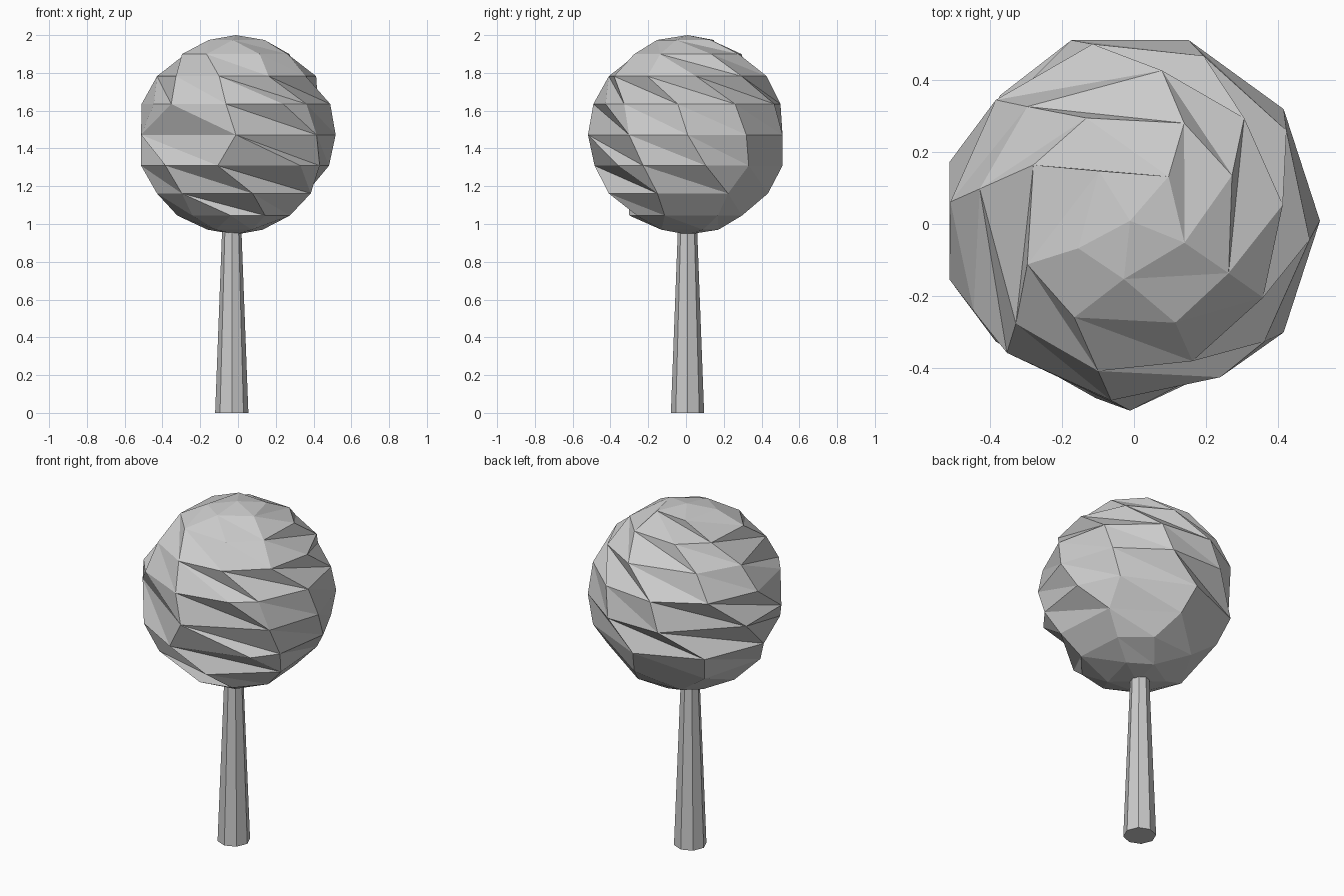
import bpy
import bmesh
from math import sin, cos, pi, radians

cube = bpy.data.objects.get("Cube")
if cube:
    bpy.data.objects.remove(cube, do_unlink=True)

grey = bpy.data.materials.new("plain_grey")
grey.use_nodes = True
grey.diffuse_color = (0.6, 0.6, 0.6, 1)
grey.node_tree.nodes["Principled BSDF"].inputs["Base Color"].default_value = (0.6, 0.6, 0.6, 1)


def finish(name, bm):
    bmesh.ops.recalc_face_normals(bm, faces=bm.faces)
    mesh = bpy.data.meshes.new(name)
    bm.to_mesh(mesh)
    bm.free()
    mesh.materials.append(grey)
    obj = bpy.data.objects.new(name, mesh)
    bpy.context.collection.objects.link(obj)
    return obj


def stitch(bm, upper, lower, twist):
    """Join two rings of (angle, vertex) with triangles that wind round the ball."""
    events = [(a + twist, 0, i) for i, (a, v) in enumerate(upper)]
    events += [((a - twist) % 360 + twist, 1, i) for i, (a, v) in enumerate(lower)]
    events.sort()
    rings = ([v for a, v in upper], [v for a, v in lower])
    current = [None, None]
    for angle, side, i in events:
        current[side] = i
    for angle, side, i in events:
        old = rings[side][current[side]]
        other = rings[1 - side][current[1 - side]]
        new = rings[side][i]
        if old is not new:
            bm.faces.new((old, new, other))
        current[side] = i


# Leafy crown: a faceted ball with irregular, twisted rings
CENTRE = (-0.011, 0.009, 1.472)
RADIUS = 0.528
RING_ANGLES = [
    (49, 122, 208, 264, 338),
    (24, 61, 113, 150, 203, 240, 294, 332),
    (6, 42, 78, 132, 168, 222, 258, 294, 330),
    (30, 66, 102, 138, 174, 210, 227, 264, 300, 318, 354),
    (0, 36, 72, 108, 162, 198, 270, 324),
    (11, 40, 90, 136, 180, 222, 259, 313, 332),
    (30, 84, 138, 192, 228, 282, 338),
    (31, 68, 120, 180, 222, 265, 300, 337),
    (30, 85, 157, 229, 301),
]
cx, cy, cz = CENTRE
bm = bmesh.new()
rings = []
for level, angles in enumerate(RING_ANGLES, 1):
    polar = pi * level / 10
    r, z = RADIUS * sin(polar), cz + RADIUS * cos(polar)
    rings.append([(a, bm.verts.new((cx + r * cos(radians(a)), cy + r * sin(radians(a)), z)))
                  for a in angles])
for upper, lower in zip(rings, rings[1:]):
    stitch(bm, upper, lower, 30)
for ring, z in ((rings[0], cz + RADIUS), (rings[-1], cz - RADIUS)):
    pole = bm.verts.new((cx, cy, z))
    for (a, v), (b, w) in zip(ring, ring[1:] + ring[:1]):
        bm.faces.new((v, w, pole))
finish("leafy_crown", bm)

# Trunk: tapered eight-sided post
bm = bmesh.new()
bmesh.ops.create_cone(bm, cap_ends=True, segments=8, radius1=0.088, radius2=0.05, depth=1.0)
trunk = finish("trunk", bm)
trunk.location = (-0.033, 0.008, 0.5)
